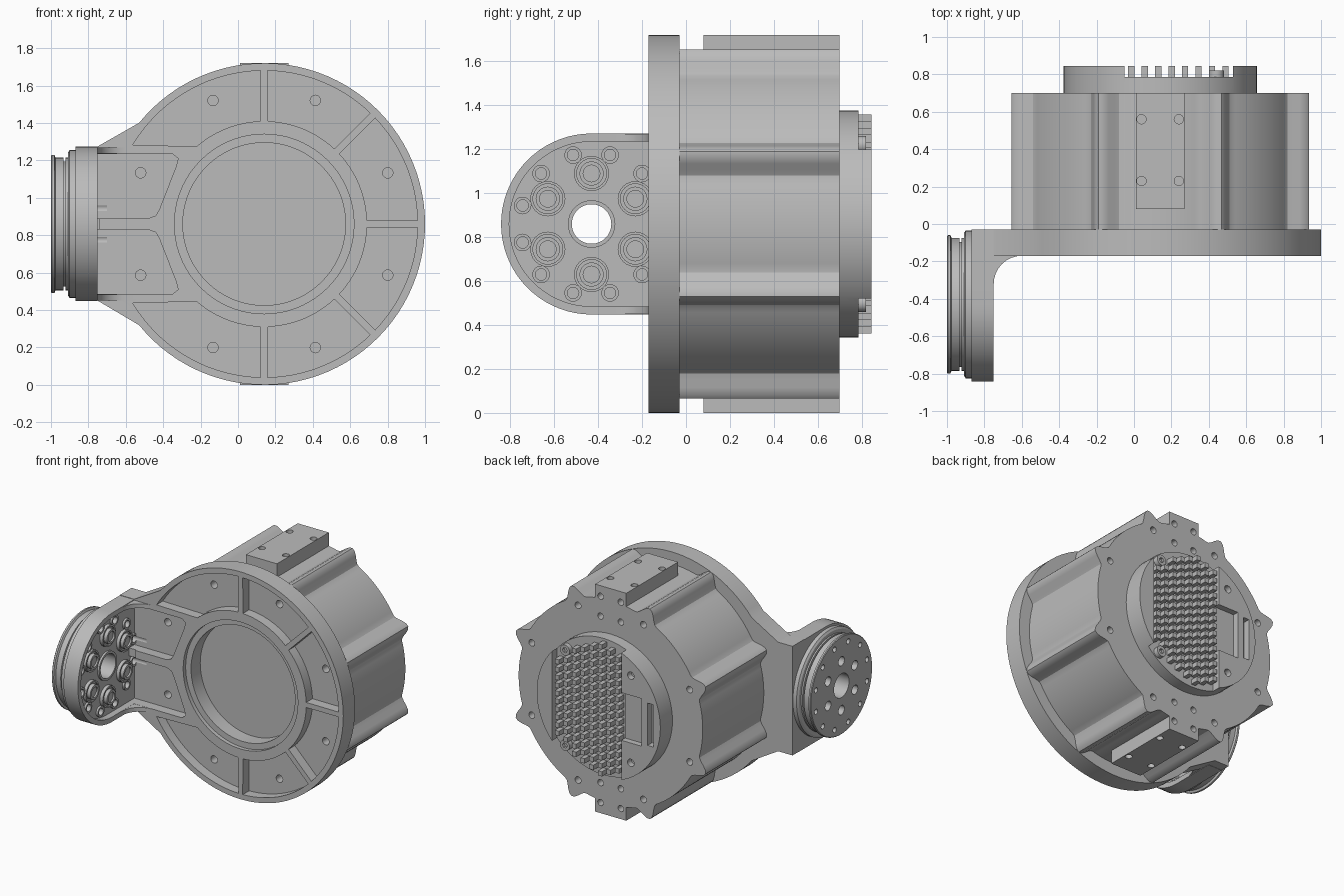
import bpy, bmesh
from math import sin, cos, radians, pi, hypot

old = bpy.data.objects.get("Cube")
if old:
    bpy.data.objects.remove(old, do_unlink=True)

GREY = (0.5, 0.5, 0.5, 1)
metal = bpy.data.materials.new("grey metal")
metal.use_nodes = True
metal.diffuse_color = GREY
metal.node_tree.nodes["Principled BSDF"].inputs["Base Color"].default_value = GREY

CX, CZ = 0.14, 0.86      # main axis runs along y
AY = -0.43               # arm axis runs along x, at height CZ


def arc(c, r, a0, a1, n):
    """Points on an arc, angles in degrees."""
    return [(c[0] + r * cos(radians(a0 + (a1 - a0) * i / n)),
             c[1] + r * sin(radians(a0 + (a1 - a0) * i / n))) for i in range(n + 1)]


def circle(c, r, n=24):
    return arc(c, r, 0, 360, n)[:-1]


def rect(x0, x1, z0, z1):
    return [(x0, z0), (x1, z0), (x1, z1), (x0, z1)]


def polar(c, r, a):
    return c[0] + r * cos(radians(a)), c[1] + r * sin(radians(a))


def flip(pts):
    """Mirror an outline about the mid height."""
    return [(u, 2 * CZ - v) for u, v in pts][::-1]


PLACE = {"x": lambda u, v, d: (d, u, v),
         "y": lambda u, v, d: (u, d, v),
         "z": lambda u, v, d: (u, v, d)}


def finish(name, bm):
    bmesh.ops.recalc_face_normals(bm, faces=bm.faces)
    me = bpy.data.meshes.new(name)
    bm.to_mesh(me)
    bm.free()
    me.materials.append(metal)
    me.shade_smooth()
    me.set_sharp_from_angle(angle=radians(28))
    ob = bpy.data.objects.new(name, me)
    bpy.context.collection.objects.link(ob)
    return ob


def prisms(name, axis, items):
    """One object from several (outline, low, high) extrusions."""
    bm = bmesh.new()
    for pts, lo, hi in items:
        a, b = ([bm.verts.new(PLACE[axis](u, v, d)) for u, v in pts] for d in (lo, hi))
        bm.faces.new(a)
        bm.faces.new(b[::-1])
        for i in range(len(pts)):
            j = (i + 1) % len(pts)
            bm.faces.new((a[i], a[j], b[j], b[i]))
    return finish(name, bm)


def combine(ob, other, mode="DIFFERENCE"):
    """Boolean the other object into ob, then drop it."""
    mod = ob.modifiers.new("bool", "BOOLEAN")
    mod.object, mod.operation, mod.solver = other, mode, "EXACT"
    dg = bpy.context.evaluated_depsgraph_get()
    me = bpy.data.meshes.new_from_object(ob.evaluated_get(dg))
    ob.modifiers.clear()
    ob.data = me
    bpy.data.objects.remove(other, do_unlink=True)
    me.shade_smooth()
    me.set_sharp_from_angle(angle=radians(28))


def cut(ob, axis, items):
    combine(ob, prisms("cutter", axis, items))


C = (CX, CZ)
A = (AY, CZ)
screws = [22.5 + 45 * i for i in range(8)]

# Front plate: disc with a tapering neck
outline = arc(C, 0.86, -141, 141, 76) + [(-0.75, 1.275), (-0.87, 1.275), (-0.87, 0.45), (-0.75, 0.45)]
plate = prisms("front_plate", "y", [(outline, -0.17, -0.03)])

# Arm plate standing forward from the neck, with filleted webs at top and bottom
arm = arc(A, 0.412, 90, 270, 36) + [(-0.1, CZ - 0.412), (-0.1, CZ + 0.412)]
combine(plate, prisms("arm", "x", [(arm, -0.87, -0.75)]), "UNION")
web = arc((-0.6, -0.32), 0.15, 180, 90, 8) + [(-0.6, -0.12), (-0.8, -0.12), (-0.8, -0.32)]
combine(plate, prisms("webs", "z", [(web, 0.452, 0.484), (web, 1.236, 1.268)]), "UNION")


# Weight-saving pockets between the spokes
def sector(a0, a1, b0, b1):
    return arc(C, 0.82, a0, a1, 14) + arc(C, 0.55, b1, b0, 12)


neck = [(-0.80, 0.89), (-0.48, 0.89), (-0.44, 0.905), (-0.42, 0.94), (-0.33, 1.17),
        (-0.32, 1.21), (-0.35, 1.235), (-0.80, 1.235)]
pockets = [sector(1.3, 43.7, 2, 43), sector(46.3, 88.7, 47, 88), sector(91.3, 149, 92, 131), neck]
cut(plate, "y", [(p, -0.35, -0.095) for q in pockets for p in (q, flip(q))])
recess = arc(A, 0.375, 90, 270, 36) + [(-0.16, CZ - 0.375), (-0.16, CZ + 0.375)]
cut(plate, "x", [(recess, -0.80, -0.74)])

# Stepped central bore and the screw holes
cut(plate, "y", [(circle(C, 0.48, 72), -0.3, -0.14)])
cut(plate, "y", [(circle(C, 0.435, 72), -0.3, 0)]
    + [(circle(polar(C, 0.715, a), 0.028, 16), -0.2, 0) for a in screws])
cut(plate, "x", [(circle(A, 0.09, 32), -0.9, -0.7)]
    + [(circle(polar(A, 0.325, 15 + 30 * i), 0.026, 16), -0.9, -0.7) for i in range(12)])

# Arm bolts, small hole collars and bore ring
for i in range(6):
    c = polar(A, 0.23, 30 + 60 * i)
    bolt = prisms("arm_bolt", "x", [(circle(c, 0.08), -0.81, -0.775)])
    cut(bolt, "x", [(circle(c, 0.068), -0.785, -0.7)])
    combine(bolt, prisms("head", "x", [(circle(c, 0.055), -0.805, -0.757)]), "UNION")
    cut(bolt, "x", [(circle(c, 0.038), -0.77, -0.7)])
rings = prisms("arm_collars", "x", [(circle(A, 0.108, 32), -0.81, -0.785)]
               + [(circle(polar(A, 0.325, 15 + 30 * i), 0.04, 16), -0.81, -0.785) for i in range(12)])
cut(rings, "x", [(circle(A, 0.09, 32), -0.9, -0.7)]
    + [(circle(polar(A, 0.325, 15 + 30 * i), 0.026, 16), -0.9, -0.7) for i in range(12)])

# Output flange on the outside of the arm, turned about its axis
profile = [(-0.865, 0.09), (-0.865, 0.395), (-0.9, 0.395), (-0.91, 0.38), (-0.91, 0.355), (-0.922, 0.355),
           (-0.922, 0.335), (-0.934, 0.335), (-0.934, 0.355), (-0.975, 0.355), (-0.982, 0.37),
           (-0.995, 0.37), (-1.0, 0.365), (-1.0, 0.09)]
bm = bmesh.new()
ring = [bm.verts.new((x, AY, CZ + r)) for x, r in profile]
edges = [bm.edges.new((ring[i - 1], ring[i])) for i in range(len(ring))]
bmesh.ops.spin(bm, geom=ring + edges, cent=(0, AY, CZ), axis=(1, 0, 0), angle=2 * pi, steps=64)
bmesh.ops.remove_doubles(bm, verts=bm.verts, dist=0.0005)
flange = finish("output_flange", bm)
cut(flange, "x", [(circle(polar(A, 0.315, 15 + 30 * i), 0.02, 14), -1.1, -0.95) for i in range(12)]
    + [(circle(polar(A, 0.185, 30 + 60 * i), 0.035, 18), -1.1, -0.94) for i in range(6)])


# Motor housing with eight rounded screw ridges
def ridge(a):
    d = abs((a - 22.5 + 22.5) % 45 - 22.5)
    return 0.77 + (0.045 * (1 + cos(pi * d / 7)) if d < 7 else 0)


body = [polar(C, ridge(1.5 * i), 1.5 * i) for i in range(240)]
housing = prisms("housing", "y", [(body, -0.03, 0.70)])

# Flat mounting pads above and below
pad = rect(CX - 0.13, CX + 0.13, CZ + 0.6, CZ + 0.86)
combine(housing, prisms("pads", "y", [(pad, 0.08, 0.70), (flip(pad), 0.08, 0.70)]), "UNION")
cut(housing, "z", [(circle((CX + sx * 0.1, y), 0.025, 16), lo, lo + 0.08)
                   for sx in (-1, 1) for y in (0.23, 0.56) for lo in (-0.04, 1.68)])
cut(housing, "y", [(circle(polar(C, 0.715, a), 0.025, 16), 0.64, 0.8) for a in screws]
    + [(circle((CX + sx * 0.085, CZ + sz * r), 0.024, 16), 0.64, 0.8)
       for sx in (-1, 1) for sz in (-1, 1) for r in (0.63, 0.78)])

# Rear cap with raised segments either side of the cooling field
cap = prisms("rear_cap", "y", [(circle(C, 0.517, 72), 0.69, 0.845)])
cut(cap, "y", [(rect(-0.05, 0.53, 0.2, 1.5), 0.785, 0.9)])
cut(cap, "y", [(rect(-0.22, 0.0, 0.68, 1.04), 0.80, 0.9),
               (rect(-0.32, -0.27, 0.70, 1.02), 0.79, 0.9)]
    + [(circle((-0.13, CZ + s * 0.33), 0.028, 16), 0.8, 0.9) for s in (-1, 1)])

# Cooling pins in staggered columns
pins = []
for i in range(8):
    x = -0.015 + 0.072 * i
    for j in range(-8, 9):
        z = CZ + 0.06 * j + (0.03 if i % 2 else 0)
        if hypot(abs(x - CX) + 0.018, abs(z - CZ) + 0.018) < 0.5 and not (x > 0.38 and abs(z - CZ) > 0.31):
            pins.append((rect(x - 0.017, x + 0.017, z - 0.018, z + 0.018), 0.78, 0.845))
prisms("cooling_pins", "y", pins)

# Cap screws in the corners of the cooling field
for s in (-1, 1):
    c = (0.44, CZ + s * 0.36)
    screw = prisms("cap_screw", "y", [(circle(c, 0.04), 0.78, 0.82)])
    cut(screw, "y", [(circle(c, 0.02, 6), 0.8, 0.9)])
